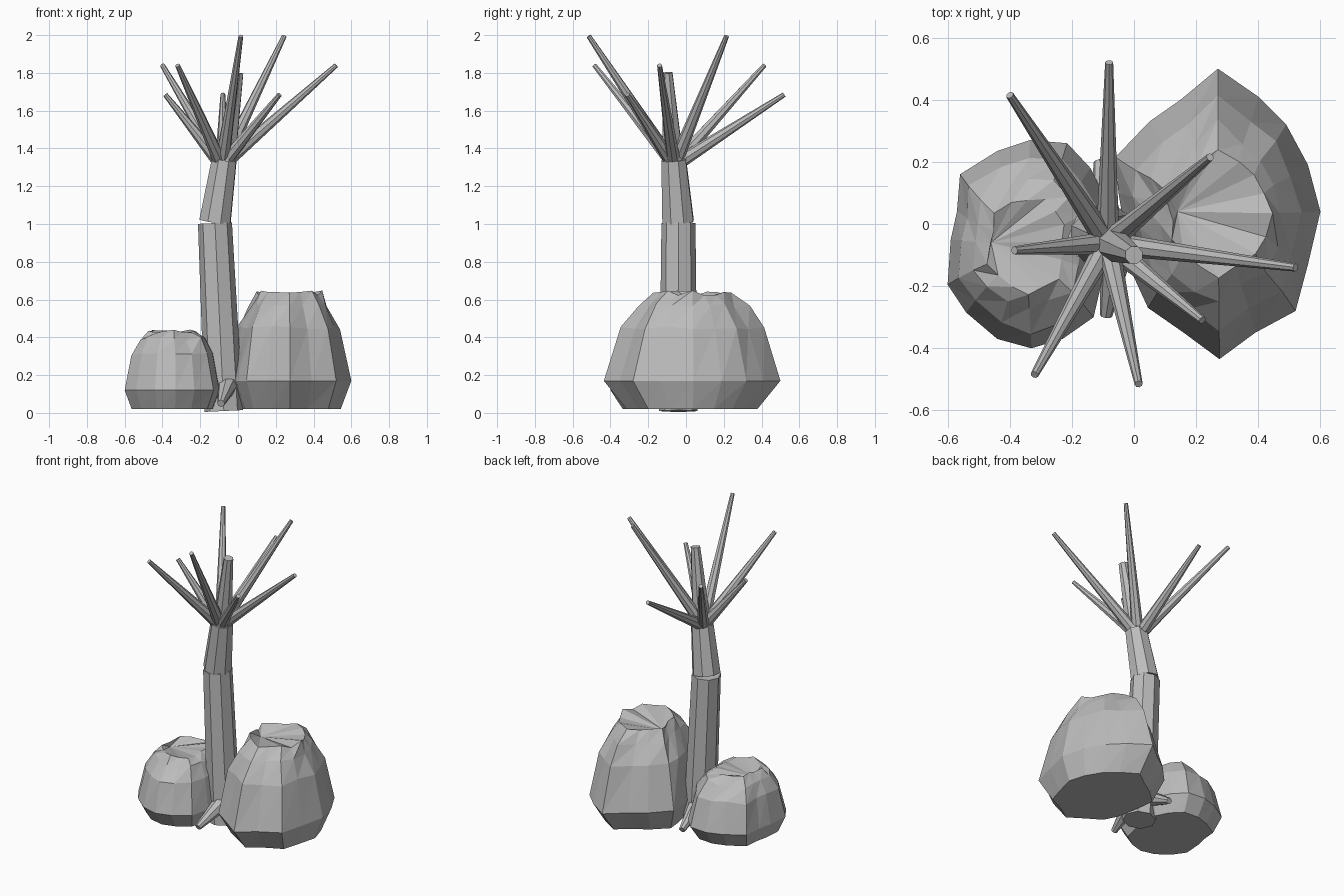
import bpy, bmesh, math, random
from mathutils import Vector, Matrix

random.seed(4)
if "Cube" in bpy.data.objects:
    bpy.data.objects.remove(bpy.data.objects["Cube"], do_unlink=True)

grey = bpy.data.materials.new("stone grey")
grey.use_nodes = True
grey.diffuse_color = (0.5, 0.5, 0.5, 1)
grey.node_tree.nodes["Principled BSDF"].inputs["Base Color"].default_value = (0.5, 0.5, 0.5, 1)


def finish(bm, name):
    bmesh.ops.recalc_face_normals(bm, faces=bm.faces[:])
    mesh = bpy.data.meshes.new(name)
    bm.to_mesh(mesh)
    bm.free()
    mesh.materials.append(grey)
    obj = bpy.data.objects.new(name, mesh)
    bpy.context.collection.objects.link(obj)


def limb(name, start, end, r1, r2, sides=8):
    """Tapered faceted cylinder between two points."""
    a, b = Vector(start), Vector(end)
    d = b - a
    rot = d.to_track_quat('Z', 'Y').to_matrix().to_4x4()
    bm = bmesh.new()
    bmesh.ops.create_cone(bm, cap_ends=True, segments=sides, radius1=r1, radius2=r2,
                          depth=d.length, matrix=Matrix.Translation((a + b) / 2) @ rot)
    finish(bm, name)


def boulder(name, centre, outline, rings, apex):
    """Faceted rock: one footprint outline scaled up through rings to a sunken apex."""
    bm = bmesh.new()
    cx, cy = centre
    n = len(outline)
    loops = []
    for k, (z, sx, sy, rough) in enumerate(rings):
        loop = []
        for x, y in outline:
            s = 1 + random.uniform(-rough, rough)
            dz = random.uniform(-rough, rough) * 0.2
            loop.append(bm.verts.new((cx + (x - cx) * sx * s, cy + (y - cy) * sy * s, z + dz)))
        loops.append(loop)
    bm.faces.new(loops[0][::-1])
    for low, high in zip(loops, loops[1:]):
        for i in range(n):
            j = (i + 1) % n
            bm.faces.new((low[i], low[j], high[j]))
            bm.faces.new((low[i], high[j], high[i]))
    tip = bm.verts.new(apex)
    for i in range(n):
        bm.faces.new((loops[-1][i], loops[-1][(i + 1) % n], tip))
    finish(bm, name)


# Rocks
boulder("large_rock", (0.27, 0.03),
        [(0.27, 0.5), (0.15, 0.4), (0.05, 0.33), (-0.06, 0.215), (-0.05, 0.1), (-0.03, -0.02),
         (-0.01, -0.15), (0.045, -0.27), (0.16, -0.35), (0.275, -0.435), (0.39, -0.35),
         (0.52, -0.28), (0.56, -0.13), (0.6, 0.04), (0.56, 0.19), (0.49, 0.32), (0.4, 0.41)],
        [(0.02, 0.83, 0.74, 0), (0.17, 1, 1, 0), (0.45, 0.83, 0.8, 0.04),
         (0.57, 0.64, 0.62, 0.06), (0.635, 0.5, 0.42, 0.07)], (0.14, 0.04, 0.59))
boulder("small_rock", (-0.35, -0.07),
        [(-0.335, 0.27), (-0.44, 0.235), (-0.56, 0.16), (-0.57, 0.04), (-0.59, -0.05),
         (-0.6, -0.195), (-0.54, -0.285), (-0.44, -0.37), (-0.33, -0.4), (-0.23, -0.37),
         (-0.13, -0.3), (-0.1, -0.17), (-0.09, -0.04), (-0.09, 0.08), (-0.14, 0.18), (-0.215, 0.26)],
        [(0.02, 0.85, 0.8, 0), (0.12, 1, 1, 0), (0.31, 0.86, 0.83, 0.04),
         (0.395, 0.66, 0.62, 0.06), (0.43, 0.47, 0.45, 0.06)], (-0.46, -0.06, 0.4))

# Trunk in two slightly mismatched lengths, then the central stem
limb("lower_trunk", (-0.075, -0.04, 0.01), (-0.122, -0.04, 1.005), 0.102, 0.09)
limb("upper_trunk", (-0.122, -0.042, 1.012), (-0.073, -0.065, 1.34), 0.089, 0.07)
limb("central_stem", (-0.073, -0.065, 1.3), (0, -0.1, 1.8), 0.06, 0.03)

# Branches in a ring, fanning out from the crown
crown = Vector((-0.085, -0.062, 1.31))
tips = [(-0.4, 0.415, 1.84), (-0.08, 0.52, 1.685), (0.245, 0.215, 1.995), (0.52, -0.14, 1.84),
        (0.22, -0.31, 1.685), (0.015, -0.515, 1.995), (-0.32, -0.485, 1.84), (-0.385, -0.085, 1.685)]
for i, t in enumerate(tips):
    limb(f"branch_{i + 1}", crown, t, 0.038, 0.013)

# Roots at the front and back
limb("front_root", (-0.055, -0.08, 0.15), (-0.09, -0.295, 0.05), 0.055, 0.02)
limb("back_root", (-0.09, 0.0, 0.15), (-0.11, 0.2, 0.05), 0.055, 0.02)
